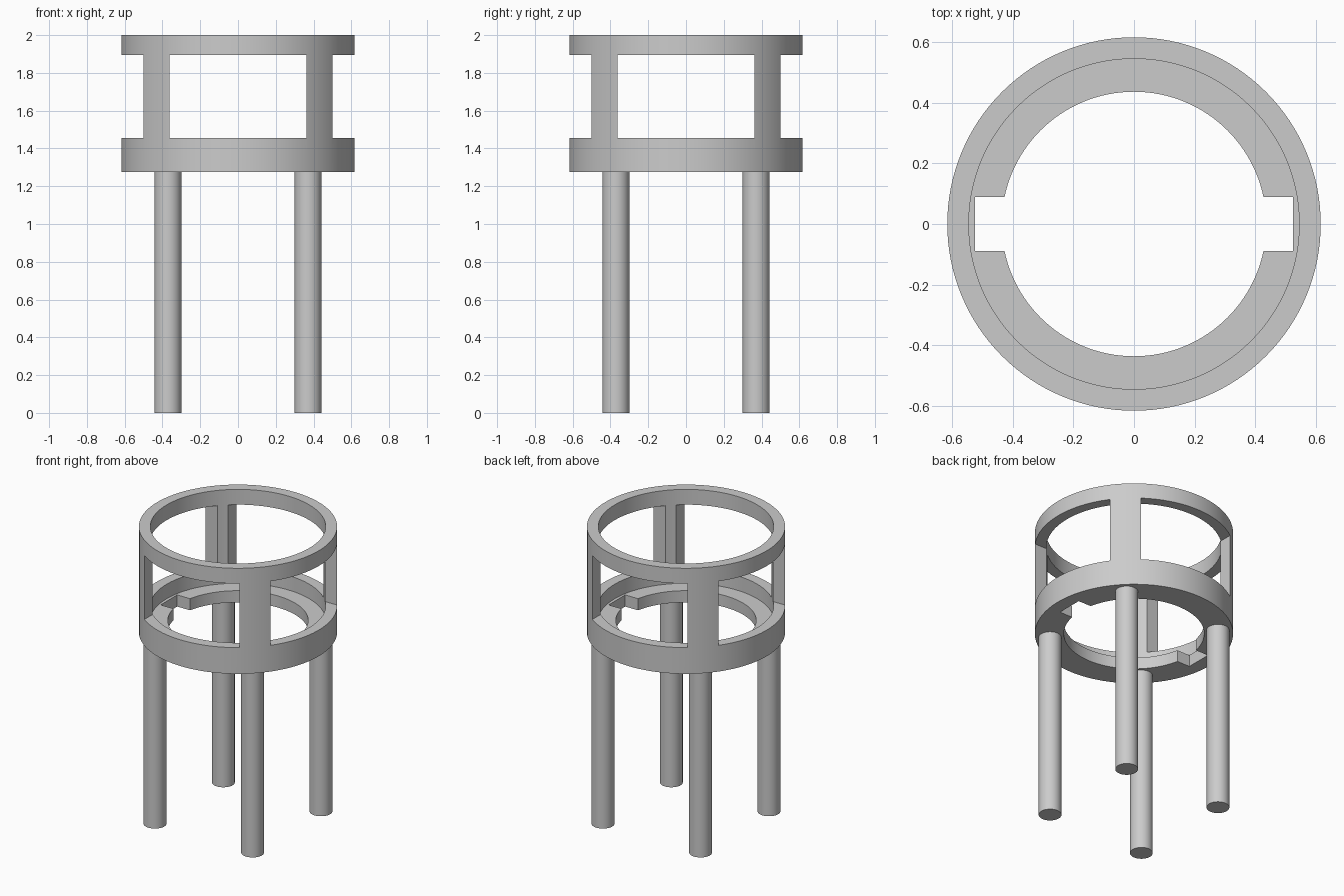
import bpy
import bmesh
import math
from mathutils import Matrix, Vector

cube = bpy.data.objects.get("Cube")
if cube:
    bpy.data.objects.remove(cube, do_unlink=True)

OUTER, WALL, LIP = 0.617, 0.546, 0.437       # radii
BASE, LIP_TOP, SILL, LINTEL, TOP = 1.275, 1.355, 1.455, 1.895, 2.0

grey = bpy.data.materials.new("plain grey")
grey.use_nodes = True
grey.diffuse_color = (0.6, 0.6, 0.6, 1)
grey.node_tree.nodes["Principled BSDF"].inputs["Base Color"].default_value = (0.6, 0.6, 0.6, 1)


def make_object(name, bm):
    bmesh.ops.recalc_face_normals(bm, faces=bm.faces)
    mesh = bpy.data.meshes.new(name)
    bm.to_mesh(mesh)
    bm.free()
    mesh.materials.append(grey)
    obj = bpy.data.objects.new(name, mesh)
    bpy.context.collection.objects.link(obj)
    return obj


def activate(obj):
    bpy.ops.object.select_all(action='DESELECT')
    obj.select_set(True)
    bpy.context.view_layer.objects.active = obj


def smooth(obj):
    activate(obj)
    bpy.ops.object.shade_smooth_by_angle(angle=math.radians(30))


def revolve(name, profile, steps=128):
    bm = bmesh.new()
    verts = [bm.verts.new((r, 0, z)) for r, z in profile]
    edges = [bm.edges.new((v, verts[i - 1])) for i, v in enumerate(verts)]
    bmesh.ops.spin(bm, geom=verts + edges, cent=(0, 0, 0), axis=(0, 0, 1),
                   angle=math.tau, steps=steps, use_duplicate=False)
    bmesh.ops.remove_doubles(bm, verts=bm.verts, dist=1e-4)
    return make_object(name, bm)


def cut_box(target, half_x, half_y, low, high):
    bm = bmesh.new()
    size = Matrix.Diagonal((2 * half_x, 2 * half_y, high - low, 1))
    move = Matrix.Translation((0, 0, (low + high) / 2))
    bmesh.ops.create_cube(bm, size=1, matrix=move @ size)
    cutter = make_object("cutter", bm)
    cutter.hide_render = True
    mod = target.modifiers.new("cut", 'BOOLEAN')
    mod.operation = 'DIFFERENCE'
    mod.solver = 'EXACT'
    mod.object = cutter
    activate(target)
    bpy.ops.object.modifier_apply(modifier=mod.name)
    bpy.data.objects.remove(cutter, do_unlink=True)


# Round holder with an inner lip at the bottom
holder = revolve("holder_ring", [(OUTER, BASE), (OUTER, TOP), (WALL, TOP),
                                 (WALL, LIP_TOP), (LIP, LIP_TOP), (LIP, BASE)])

# Four windows, leaving diagonal posts
cut_box(holder, 0.362, 1, SILL, LINTEL)
cut_box(holder, 1, 0.362, SILL, LINTEL)

# Two notches in the lip
cut_box(holder, 0.525, 0.09, BASE - 0.1, LIP_TOP + 0.02)
smooth(holder)

# Four round legs
for side, sx in (("left", 1), ("right", -1)):
    for end, sy in (("front", -1), ("back", 1)):
        bm = bmesh.new()
        height = BASE + 0.02
        bmesh.ops.create_cone(bm, cap_ends=True, segments=48, radius1=0.071,
                              radius2=0.071, depth=height,
                              matrix=Matrix.Translation(Vector((sx * 0.371, sy * 0.371, height / 2))))
        smooth(make_object(f"{end}_{side}_leg", bm))
